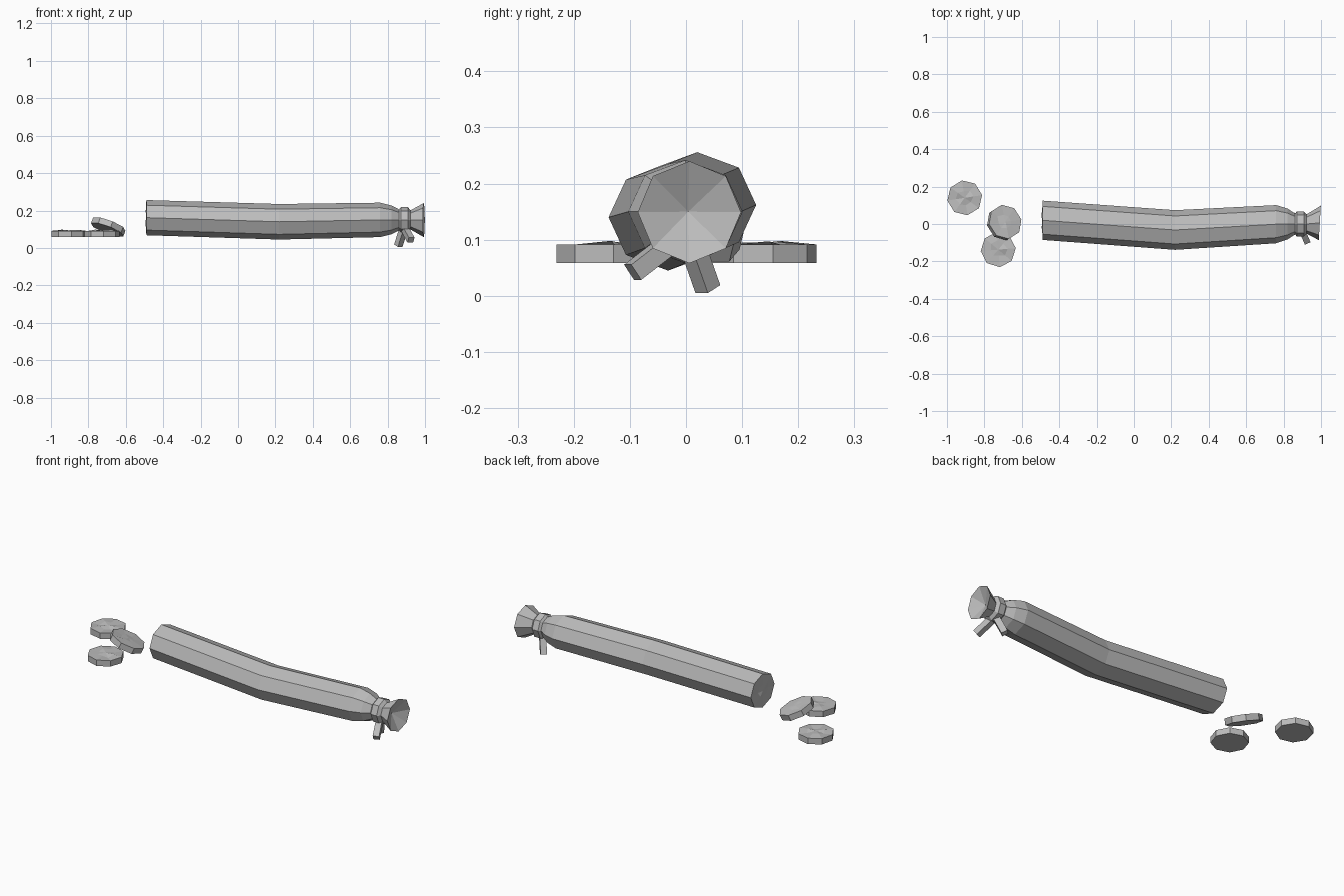
import bpy
import bmesh
import math
import random
from mathutils import Vector, Matrix

random.seed(4)
SIDES = 8

if "Cube" in bpy.data.objects:
    bpy.data.objects.remove(bpy.data.objects["Cube"], do_unlink=True)

grey = bpy.data.materials.new("plain_grey")
grey.use_nodes = True
grey.diffuse_color = (0.5, 0.5, 0.5, 1)
grey.node_tree.nodes["Principled BSDF"].inputs["Base Color"].default_value = (0.5, 0.5, 0.5, 1)


def finish(bm, name, matrix=None):
    """Turn a bmesh into a flat-shaded object."""
    bmesh.ops.recalc_face_normals(bm, faces=bm.faces)
    if matrix:
        bm.transform(matrix)
    mesh = bpy.data.meshes.new(name)
    bm.to_mesh(mesh)
    bm.free()
    mesh.materials.append(grey)
    obj = bpy.data.objects.new(name, mesh)
    bpy.context.collection.objects.link(obj)
    return obj


def bridge(bm, a, b):
    for i in range(SIDES):
        j = (i + 1) % SIDES
        bm.faces.new((a[i], a[j], b[j], b[i]))


def fan(bm, ring, tip):
    centre = bm.verts.new(tip)
    for i in range(SIDES):
        bm.faces.new((ring[i], ring[(i + 1) % SIDES], centre))


def loft(bm, stations):
    """Octagon rings along x; each station is x, y, z, y radius, z radius."""
    rings = []
    for x, y, z, ry, rz in stations:
        angles = [math.tau * i / SIDES for i in range(SIDES)]
        rings.append([bm.verts.new((x, y + ry * math.cos(a), z + rz * math.sin(a)))
                      for a in angles])
    for a, b in zip(rings, rings[1:]):
        bridge(bm, a, b)
    return rings


def rough_cut(bm, rim, centre, axis, radius):
    """Uneven cut surface: a wobbly inner ring and a central point."""
    inner = []
    for v in rim:
        p = centre.lerp(v.co, random.uniform(0.3, 0.55))
        inner.append(bm.verts.new(p + axis * radius * random.uniform(-0.06, 0.09)))
    bridge(bm, rim, inner)
    fan(bm, inner, centre + axis * radius * 0.03)


# Sausage body with a pinched neck and a flared, hollow end
bm = bmesh.new()
rings = loft(bm, [
    (-0.49, 0.02, 0.162, 0.105, 0.094),
    (0.22, -0.032, 0.14, 0.106, 0.095),
    (0.76, -0.001, 0.15, 0.102, 0.092),
    (0.82, 0.0, 0.15, 0.083, 0.077),
    (0.865, 0.0, 0.15, 0.054, 0.054),
    (0.92, 0.0, 0.15, 0.05, 0.05),
    (0.993, 0.006, 0.149, 0.092, 0.091),
])
for v in rings[-1]:
    v.co.x += 0.06 * v.co.y
rough_cut(bm, rings[0], Vector((-0.49, 0.02, 0.162)), Vector((-1, 0, 0)), 0.06)
fan(bm, rings[-1], (0.95, 0.004, 0.15))
finish(bm, "sausage_body")

# String tied round the neck
bm = bmesh.new()
profile = [(0.858, 0.052), (0.872, 0.068), (0.908, 0.068), (0.924, 0.05)]
rings = loft(bm, [(x, 0, 0.15, r, r) for x, r in profile])
fan(bm, rings[0], (0.87, 0, 0.15))
fan(bm, rings[-1], (0.91, 0, 0.15))
finish(bm, "string_knot")


# Loose string ends
def string_end(name, start, end, width):
    start, end = Vector(start), Vector(end)
    d = end - start
    turn = d.to_track_quat('Z', 'Y').to_matrix().to_4x4()
    matrix = Matrix.Translation((start + end) / 2) @ turn @ Matrix.Diagonal((width, width, d.length, 1))
    bm = bmesh.new()
    bmesh.ops.create_cube(bm, size=1)
    finish(bm, name, matrix)


string_end("string_end_back", (0.885, 0.008, 0.1), (0.857, 0.039, 0.012), 0.033)
string_end("string_end_front", (0.893, -0.02, 0.1), (0.925, -0.095, 0.042), 0.033)


# Cut slices
def slice_disc(name, centre, normal, spin, radius=0.094, half=0.0165):
    bm = bmesh.new()
    rims = []
    for z in (-half, half):
        angles = [math.radians(spin) + math.tau * i / SIDES for i in range(SIDES)]
        rims.append([bm.verts.new((radius * math.cos(a), radius * math.sin(a), z)) for a in angles])
    bridge(bm, *rims)
    bm.faces.new(rims[0])
    rough_cut(bm, rims[1], Vector((0, 0, half)), Vector((0, 0, 1)), radius)
    tilt = Vector((0, 0, 1)).rotation_difference(Vector(normal)).to_matrix().to_4x4()
    finish(bm, name, Matrix.Translation(centre) @ tilt)


slice_disc("slice_back", (-0.905, 0.14, 0.075), (0, 0, 1), 9)
slice_disc("slice_front", (-0.726, -0.137, 0.075), (0, 0, 1), 5)
slice_disc("slice_leaning", (-0.694, 0.008, 0.112), (0.38, 0.24, 1), 10)
